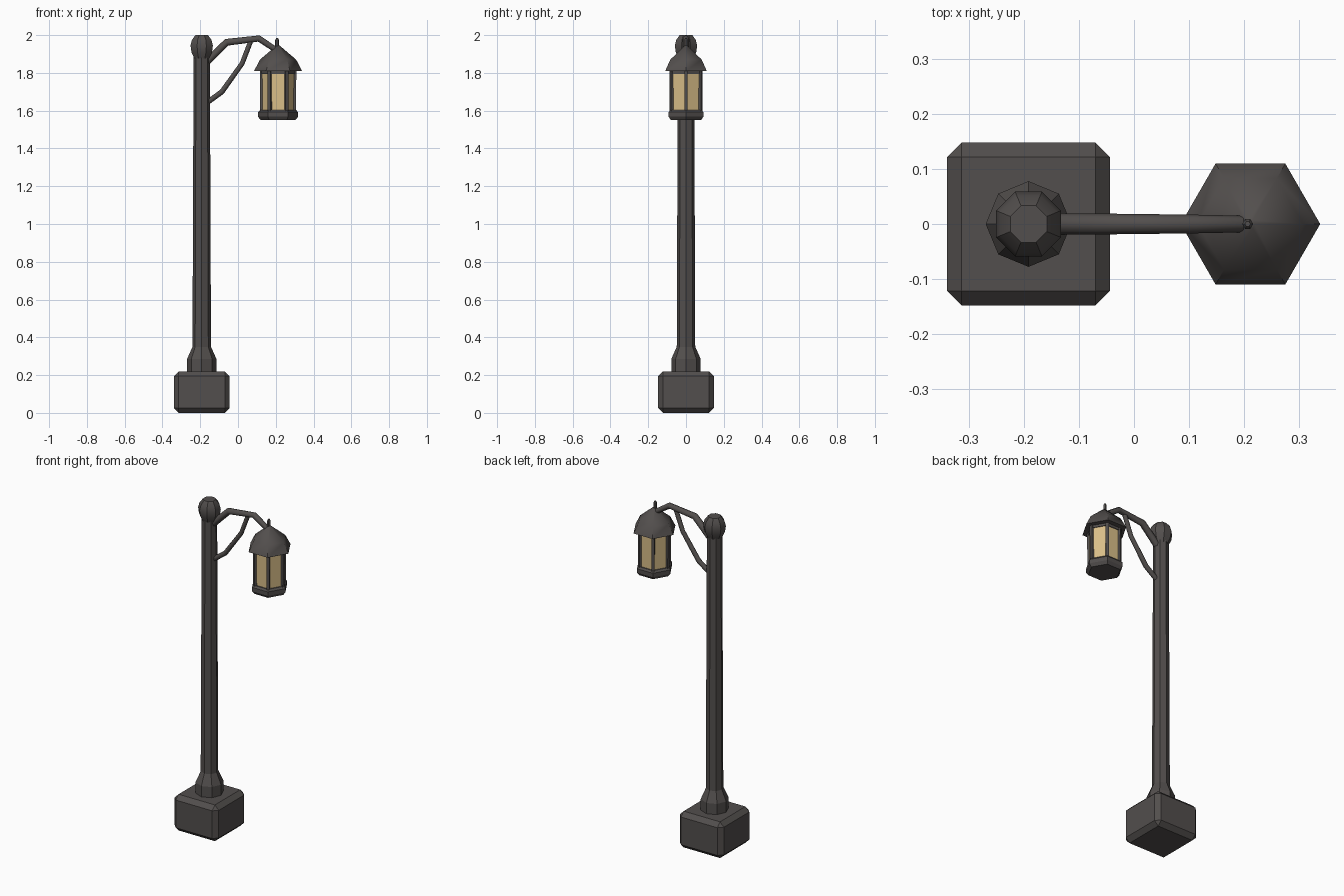
import bpy, bmesh, math
from mathutils import Vector

if "Cube" in bpy.data.objects:
    bpy.data.objects.remove(bpy.data.objects["Cube"])

POST_X, LAMP_X = -0.192, 0.212


def material(name, rgb):
    m = bpy.data.materials.new(name)
    m.diffuse_color = (*rgb, 1)
    m.use_nodes = True
    m.node_tree.nodes["Principled BSDF"].inputs["Base Color"].default_value = m.diffuse_color
    return m


iron = material("dark_iron", (0.085, 0.077, 0.074))
glass = material("warm_glass", (0.70, 0.52, 0.25))


def finish(name, bm, mat, smooth=None):
    bmesh.ops.recalc_face_normals(bm, faces=bm.faces)
    me = bpy.data.meshes.new(name)
    bm.to_mesh(me)
    bm.free()
    me.materials.append(mat)
    ob = bpy.data.objects.new(name, me)
    bpy.context.collection.objects.link(ob)
    if smooth:
        bpy.ops.object.select_all(action='DESELECT')
        ob.select_set(True)
        bpy.context.view_layer.objects.active = ob
        bpy.ops.object.shade_smooth_by_angle(angle=math.radians(smooth))
    return ob


def loft(name, pts, sides, mat, turn=0.0, smooth=None, y=0.0, x=0.0):
    """Capped tube through (x, z, radius) points lying in the XZ plane."""
    bm = bmesh.new()
    P = [Vector((x + p[0], y, p[1])) for p in pts]
    rings = []
    for i, p in enumerate(P):
        t = Vector()
        if i > 0:
            t += (p - P[i - 1]).normalized()
        if i < len(P) - 1:
            t += (P[i + 1] - p).normalized()
        t.normalize()
        u, v = Vector((t.z, 0, -t.x)), Vector((0, 1, 0))
        ring = []
        for k in range(sides):
            a = turn + 2 * math.pi * k / sides
            ring.append(bm.verts.new(p + pts[i][2] * (u * math.cos(a) + v * math.sin(a))))
        rings.append(ring)
    for a, b in zip(rings, rings[1:]):
        for k in range(sides):
            j = (k + 1) % sides
            bm.faces.new((a[k], a[j], b[j], b[k]))
    bm.faces.new(rings[0][::-1])
    bm.faces.new(rings[-1])
    return finish(name, bm, mat, smooth)


# chamfered base block
bm = bmesh.new()
bmesh.ops.create_cube(bm, size=1)
bmesh.ops.scale(bm, vec=(0.296, 0.296, 0.22), verts=bm.verts)
bmesh.ops.translate(bm, vec=(POST_X, 0, 0.11), verts=bm.verts)
bmesh.ops.bevel(bm, geom=bm.edges[:], offset=0.026, segments=1, affect='EDGES')
finish("base_block", bm, iron)

# octagonal post with flared foot, and faceted knob on top
loft("post", [(0, 0.20, 0.078), (0, 0.285, 0.078), (0, 0.35, 0.049), (0, 1.91, 0.043)],
     8, iron, x=POST_X)
loft("post_knob", [(0, 1.875, 0.042), (0, 1.91, 0.059), (0, 1.945, 0.064),
                   (0, 1.975, 0.056), (0, 2.0, 0.036)],
     8, iron, turn=math.pi / 8, x=POST_X, smooth=35)

# curved arm and its brace
loft("arm", [(-0.175, 1.85, 0.02), (-0.06, 1.962, 0.019), (0.11, 1.982, 0.017), (0.207, 1.918, 0.015)],
     8, iron, smooth=50)
loft("arm_brace", [(-0.17, 1.638, 0.014), (-0.085, 1.70, 0.014), (0.022, 1.85, 0.013), (0.066, 1.965, 0.013)],
     8, iron, smooth=50)

# lantern: roof, finial, rails, floor and glass
loft("lantern_roof", [(0, 1.81, 0.127), (0, 1.87, 0.096), (0, 1.945, 0.008)],
     6, iron, x=LAMP_X, smooth=45)
loft("lantern_finial", [(-0.005, 1.92, 0.01), (-0.005, 1.975, 0.01), (-0.005, 1.985, 0.005)],
     6, iron, x=LAMP_X)
loft("lantern_top_rail", [(0, 1.795, 0.094), (0, 1.815, 0.094)], 6, iron, x=LAMP_X)
loft("lantern_glass", [(0, 1.59, 0.087), (0, 1.80, 0.089)], 6, glass, x=LAMP_X)
loft("lantern_floor", [(0, 1.55, 0.092), (0, 1.568, 0.106), (0, 1.592, 0.106), (0, 1.603, 0.096)],
     6, iron, x=LAMP_X)

# six corner bars
for k in range(6):
    a = k * math.pi / 3
    c, s = math.cos(a), math.sin(a)
    loft(f"lantern_bar_{k + 1}", [(0.086 * c, 1.59, 0.0125), (0.088 * c, 1.813, 0.0125)],
         4, iron, turn=a + math.pi / 4, x=LAMP_X, y=0.087 * s)
